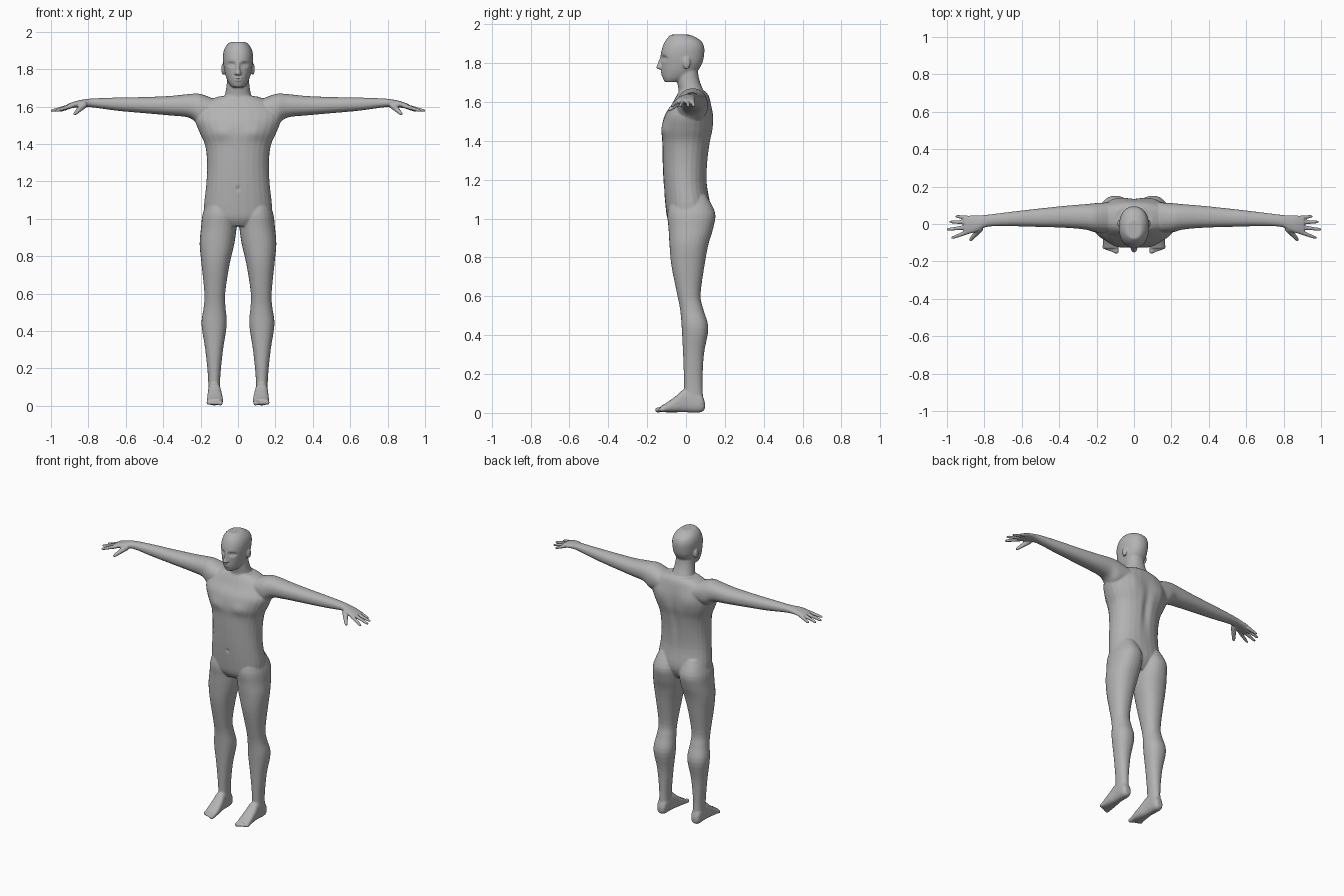
import bpy
import bmesh
import math
from mathutils import Vector, Matrix

old = bpy.data.objects.get("Cube")
if old:
    bpy.data.objects.remove(old, do_unlink=True)

SEGMENTS = 28
STEPS = 4
bm = bmesh.new()


def smooth_rows(rows):
    """Catmull-Rom interpolation of the cross-section limits."""
    rows = [Vector(r) for r in rows]
    result = []
    for i in range(len(rows) - 1):
        p0, p1 = rows[max(i - 1, 0)], rows[i]
        p2, p3 = rows[i + 1], rows[min(i + 2, len(rows) - 1)]
        for k in range(STEPS):
            t = k / STEPS
            result.append(p1 + (p2 - p0) * (t / 2)
                          + (p0 * 2 - p1 * 5 + p2 * 4 - p3) * (t * t / 2)
                          + (p1 * 3 - p0 - p2 * 3 + p3) * (t ** 3 / 2))
    return result + [rows[-1]]


def skin(rings):
    """Join closed rings of points into a capped solid."""
    rings = [[bm.verts.new(p) for p in ring] for ring in rings]
    faces = [bm.faces.new(rings[0]), bm.faces.new(rings[-1])]
    for low, high in zip(rings, rings[1:]):
        for i in range(len(low)):
            j = (i + 1) % len(low)
            faces.append(bm.faces.new((low[i], low[j], high[j], high[i])))
    bmesh.ops.recalc_face_normals(bm, faces=faces)


def loft(axis, rows, side=1, power=2.2):
    """Rounded sections along an axis; row = position, a min, a max, b min, b max."""
    rings = []
    for t, a0, a1, b0, b1 in smooth_rows(rows):
        ring = []
        for i in range(SEGMENTS):
            angle = math.tau * i / SEGMENTS
            c, s = math.cos(angle), math.sin(angle)
            a = (a0 + a1) / 2 + (a1 - a0) / 2 * math.copysign(abs(c) ** (2 / power), c)
            b = (b0 + b1) / 2 + (b1 - b0) / 2 * math.copysign(abs(s) ** (2 / power), s)
            x, y, z = {"x": (t, a, b), "y": (a, t, b), "z": (a, b, t)}[axis]
            ring.append((x * side, y, z))
        rings.append(ring)
    skin(rings)


def upright(rows):
    """Symmetric loft; row = height, half width, front, back."""
    loft("z", [(z, -w, w, front, back) for z, w, front, back in rows])


def ball(center, size):
    bmesh.ops.create_uvsphere(
        bm, u_segments=16, v_segments=10, radius=1,
        matrix=Matrix.Translation(center) @ Matrix.Diagonal((*size, 1)))


def digit(start, end, r0, r1, side):
    """Tapered finger or toe with rounded ends."""
    start, end = Vector(start), Vector(end)
    start.x *= side
    end.x *= side
    turn = (end - start).to_track_quat("Z", "Y")
    rings = []
    for t, scale in ((0, 1), (.5, 1), (.85, 1), (.95, .8), (1, .4)):
        r = (r0 + (r1 - r0) * t) * scale
        rings.append([start.lerp(end, t) + turn @ Vector(
            (r * math.cos(math.tau * i / 10), r * math.sin(math.tau * i / 10), 0))
            for i in range(10)])
    skin(rings)


# Torso
upright([
    (.96, .10, -.07, .08), (1.0, .165, -.095, .11), (1.06, .182, -.105, .125),
    (1.18, .17, -.115, .108), (1.29, .165, -.12, .112), (1.39, .175, -.122, .125),
    (1.46, .205, -.125, .138), (1.53, .23, -.11, .138), (1.585, .215, -.075, .13),
    (1.63, .165, -.05, .118), (1.655, .10, -.035, .10)])

# Neck and head
upright([
    (1.58, .10, -.05, .12), (1.65, .074, -.038, .094), (1.70, .063, -.045, .073),
    (1.75, .058, -.05, .062), (1.80, .055, -.05, .06)])
upright([
    (1.703, .032, -.11, -.03), (1.725, .05, -.12, .025), (1.76, .065, -.125, .06),
    (1.80, .075, -.127, .084), (1.84, .08, -.13, .093), (1.88, .08, -.122, .094),
    (1.912, .071, -.108, .08), (1.935, .054, -.09, .045), (1.946, .038, -.078, .02)])

# Nose and lips
loft("z", [(1.768, -.012, .012, -.142, -.10), (1.776, -.019, .019, -.153, -.10),
           (1.80, -.011, .011, -.145, -.10), (1.84, -.009, .009, -.132, -.10)])
ball((0, -.122, 1.752), (.024, .009, .006))
ball((0, -.12, 1.741), (.02, .01, .006))

for side in (1, -1):
    # Ear
    ball((side * .079, .003, 1.80), (.011, .02, .032))

    # Leg
    loft("z", [
        (1.12, .04, .155, -.07, .105), (1.03, .008, .188, -.095, .15),
        (.95, .008, .198, -.09, .14), (.865, .02, .205, -.085, .115),
        (.757, .045, .195, -.075, .095), (.607, .068, .18, -.045, .075),
        (.53, .067, .183, -.03, .09), (.436, .06, .195, -.022, .115),
        (.30, .08, .175, -.015, .092), (.15, .095, .16, -.01, .085),
        (.05, .095, .16, -.01, .09)], side)

    # Foot and toes
    loft("y", [
        (.097, .11, .145, .02, .055), (.075, .096, .16, .003, .10),
        (0, .092, .16, .003, .125), (-.05, .084, .164, .003, .088),
        (-.10, .08, .166, .003, .052), (-.13, .084, .162, .005, .036)], side, 2.6)
    for i in range(5):
        x = .095 + .016 * i
        radius = .014 if i == 0 else .010
        digit((x, -.11, .02), (x, -.158 + .006 * i, .013), radius, radius, side)

    # Arm and palm
    loft("x", [
        (.10, -.04, .115, 1.53, 1.63), (.20, -.045, .112, 1.50, 1.667),
        (.26, -.03, .106, 1.54, 1.667), (.37, -.02, .097, 1.553, 1.656),
        (.53, -.015, .08, 1.567, 1.65), (.65, -.012, .066, 1.578, 1.648),
        (.78, -.014, .05, 1.596, 1.643), (.83, -.036, .046, 1.597, 1.637),
        (.87, -.05, .046, 1.594, 1.628), (.91, -.052, .043, 1.588, 1.614)], side)

    # Fingers and thumb
    for base, tip, reach in ((.032, .042, .955), (.008, .012, .99),
                             (-.017, -.03, 1.003), (-.041, -.076, .978)):
        digit((.885, base, 1.605), (reach, tip, 1.576), .013, .008, side)
    digit((.82, -.02, 1.612), (.878, -.09, 1.556), .02, .009, side)

# Body object, fused into one continuous skin
mesh = bpy.data.meshes.new("human_body")
bm.to_mesh(mesh)
bm.free()
body = bpy.data.objects.new("human_body", mesh)
bpy.context.collection.objects.link(body)
bpy.ops.object.select_all(action="DESELECT")
bpy.context.view_layer.objects.active = body
body.select_set(True)

fuse = body.modifiers.new("fuse", "REMESH")
fuse.mode = "VOXEL"
fuse.voxel_size = .005
soften = body.modifiers.new("soften", "SMOOTH")
soften.factor = .5
soften.iterations = 5
for name in ("fuse", "soften"):
    bpy.ops.object.modifier_apply(modifier=name)


def press(center, size, depth):
    """Push the skin along y with a soft falloff."""
    for v in body.data.vertices:
        d = sum(((v.co[i] - center[i]) / size[i]) ** 2 for i in range(3))
        if d < 6:
            v.co.y += depth * math.exp(-d)


# Eye sockets, eyelids, chest and shoulder blades
for side in (1, -1):
    press((side * .036, -.115, 1.825), (.02, .04, .012), .016)
    press((side * .036, -.105, 1.823), (.01, .04, .005), -.007)
    press((side * .09, -.115, 1.46), (.05, .05, .035), -.008)
    press((side * .10, .13, 1.52), (.05, .05, .06), .008)
# Mouth, spine groove and navel
press((0, -.125, 1.747), (.022, .03, .003), .005)
press((0, .12, 1.38), (.025, .06, .14), -.012)
press((0, -.115, 1.16), (.01, .03, .012), .006)

skin_grey = bpy.data.materials.new("plain_grey")
skin_grey.use_nodes = True
grey = (.45, .45, .45, 1)
skin_grey.diffuse_color = grey
skin_grey.node_tree.nodes["Principled BSDF"].inputs["Base Color"].default_value = grey
body.data.materials.clear()
body.data.materials.append(skin_grey)
bpy.ops.object.shade_smooth_by_angle(angle=math.radians(60))
